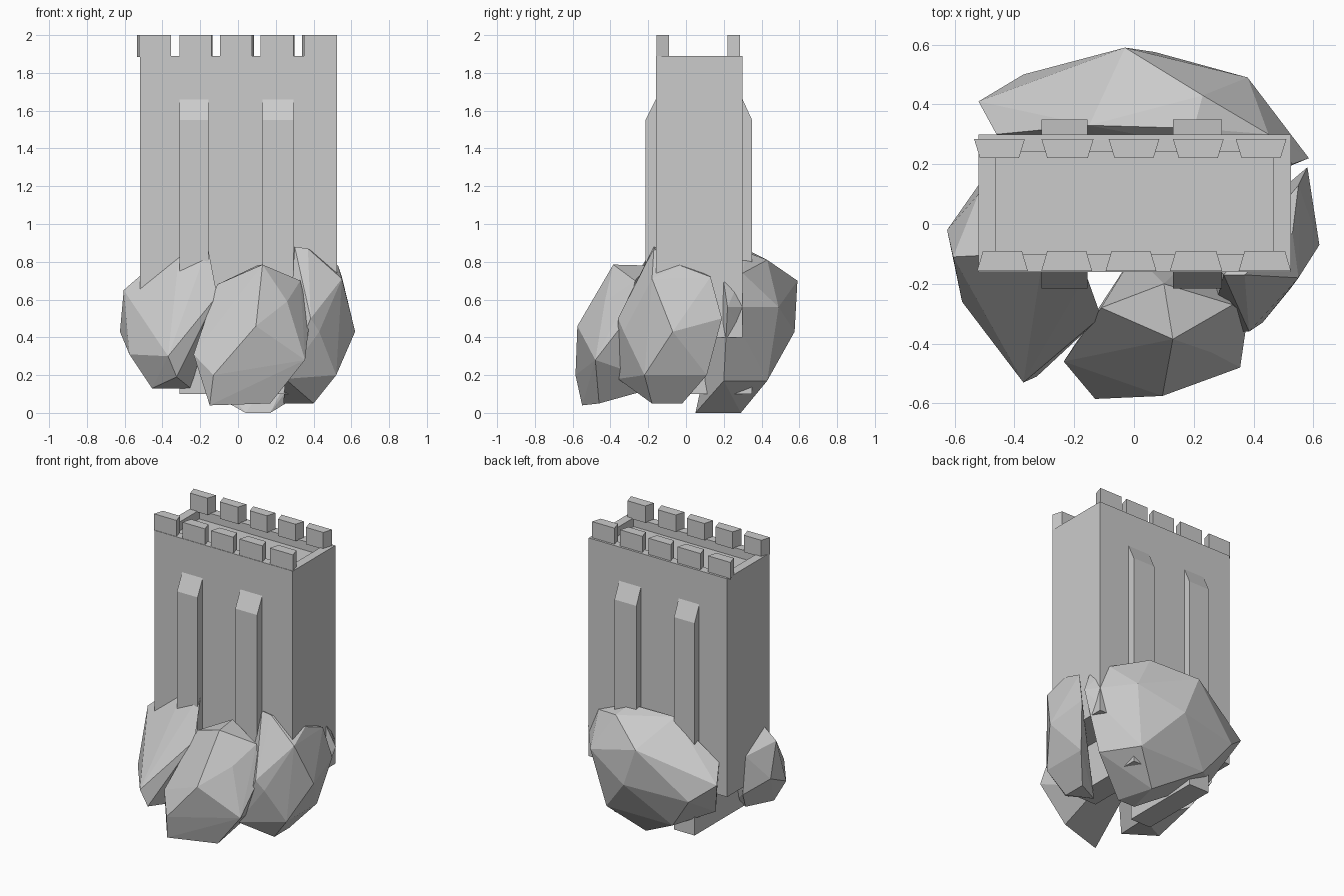
import bpy, bmesh

if "Cube" in bpy.data.objects:
    bpy.data.objects.remove(bpy.data.objects["Cube"])


def finish(name, bm):
    bmesh.ops.recalc_face_normals(bm, faces=bm.faces[:])
    me = bpy.data.meshes.new(name)
    bm.to_mesh(me)
    bm.free()
    ob = bpy.data.objects.new(name, me)
    bpy.context.collection.objects.link(ob)
    return ob


def prism(name, profile, direction):
    """Extrude a closed planar outline along a vector."""
    bm = bmesh.new()
    face = bm.faces.new([bm.verts.new(p) for p in profile])
    ext = bmesh.ops.extrude_face_region(bm, geom=[face])
    verts = [g for g in ext["geom"] if isinstance(g, bmesh.types.BMVert)]
    bmesh.ops.translate(bm, verts=verts, vec=direction)
    # extrude_face_region may keep or drop the source cap; rebuild it if missing
    bmesh.ops.holes_fill(bm, edges=bm.edges[:], sides=0)
    return finish(name, bm)


def rock(name, points):
    """Faceted boulder wrapped around a few corner points."""
    bm = bmesh.new()
    for p in points:
        bm.verts.new(p)
    res = bmesh.ops.convex_hull(bm, input=bm.verts[:])
    loose = [v for v in bm.verts if not v.link_faces]
    bmesh.ops.delete(bm, geom=loose, context='VERTS')
    return finish(name, bm)


# Tower body with a sunken roof
X0, X1, Y0, Y1, TOP = -0.52, 0.525, -0.16, 0.30, 1.89
tower = prism("tower", [(X0, Y0, 0.4), (X1, Y0, 0.4), (X1, Y1, 0.4), (X0, Y1, 0.4)],
              (0, 0, TOP - 0.4))
bm = bmesh.new()
bm.from_mesh(tower.data)
bm.faces.ensure_lookup_table()
roof = max(bm.faces, key=lambda f: f.calc_center_median().z)
bmesh.ops.inset_region(bm, faces=[roof], thickness=0.083)
floor = bmesh.ops.extrude_face_region(bm, geom=[roof])
bmesh.ops.translate(bm, vec=(0, 0, -0.06),
                    verts=[g for g in floor["geom"] if isinstance(g, bmesh.types.BMVert)])
if roof.is_valid:
    bmesh.ops.delete(bm, geom=[roof], context='FACES_ONLY')
bm.to_mesh(tower.data)
bm.free()

# Battlements: five wedge-shaped blocks along the front and back
front = [(-.525, -.355), (-.31, -.14), (-.095, .075), (.12, .295), (.35, .525)]
back = [(-.535, -.365), (-.31, -.135), (-.085, .085), (.13, .30), (.34, .51)]
for side, spans, outer, inner in (("front", front, -.157, -.09), ("back", back, .285, .22)):
    for i, (a, b) in enumerate(spans):
        prism(f"{side}_merlon_{i + 1}",
              [(a, outer, TOP - .005), (b, outer, TOP - .005),
               (b - .02, inner, TOP - .005), (a + .02, inner, TOP - .005)],
              (0, 0, 2.005 - TOP))

# Buttresses running through the tower, with sloped tops on both faces
for name, a, b in (("left_buttress", -.31, -.155), ("right_buttress", .13, .295)):
    prism(name, [(a, -.215, .1), (a, .35, .1), (a, .35, 1.55), (a, .295, 1.67),
                 (a, -.155, 1.67), (a, -.215, 1.55)], (b - a, 0, 0))

# Boulders around the base
rock("front_left_rock", [
    (-.625, -.02, .43), (-.605, -.11, .65), (-.52, .1, .6), (-.575, -.26, .31),
    (-.37, -.53, .3), (-.41, -.1, .82), (-.16, -.17, .88), (-.31, -.14, .85),
    (-.11, -.31, .62), (-.325, -.51, .19), (-.455, -.3, .13), (-.25, -.2, .13),
    (-.45, 0, .2), (-.52, .13, .35)])
rock("front_rock", [
    (.13, -.385, .785), (.1, -.2, .78), (-.11, -.28, .68), (.33, -.27, .7),
    (.26, -.43, .59), (.38, -.31, .5), (.095, -.575, .46), (-.235, -.46, .31),
    (-.13, -.585, .2), (-.15, -.55, .04), (.24, -.46, .17), (.355, -.48, .28),
    (.17, -.46, .05), (0, -.1, .15), (.2, -.1, .15)])
rock("right_rock", [
    (.62, -.07, .43), (.53, -.03, .78), (.55, .13, .72), (.58, .19, .5),
    (.55, -.18, .71), (.43, -.33, .43), (.52, -.22, .2), (.52, .11, .2),
    (.4, -.02, .05), (.4, -.18, .05), (.3, -.17, .88), (.37, -.17, .87),
    (.25, -.36, .18), (.24, -.1, .05), (.385, -.36, .5)])
rock("back_rock", [
    (-.03, .59, .7), (-.15, .33, .86), (.2, .32, .85), (.23, .43, .81),
    (-.52, .41, .52), (-.46, .3, .62), (-.37, .5, .4), (.07, .575, .43),
    (.38, .49, .56), (.585, .22, .56), (.53, .2, .69), (.45, .3, .74),
    (.3, .43, .17), (-.2, .43, .17), (-.4, .25, .25), (.04, .05, 0),
    (.17, .05, 0), (.1, .29, 0), (.45, .2, .17)])
